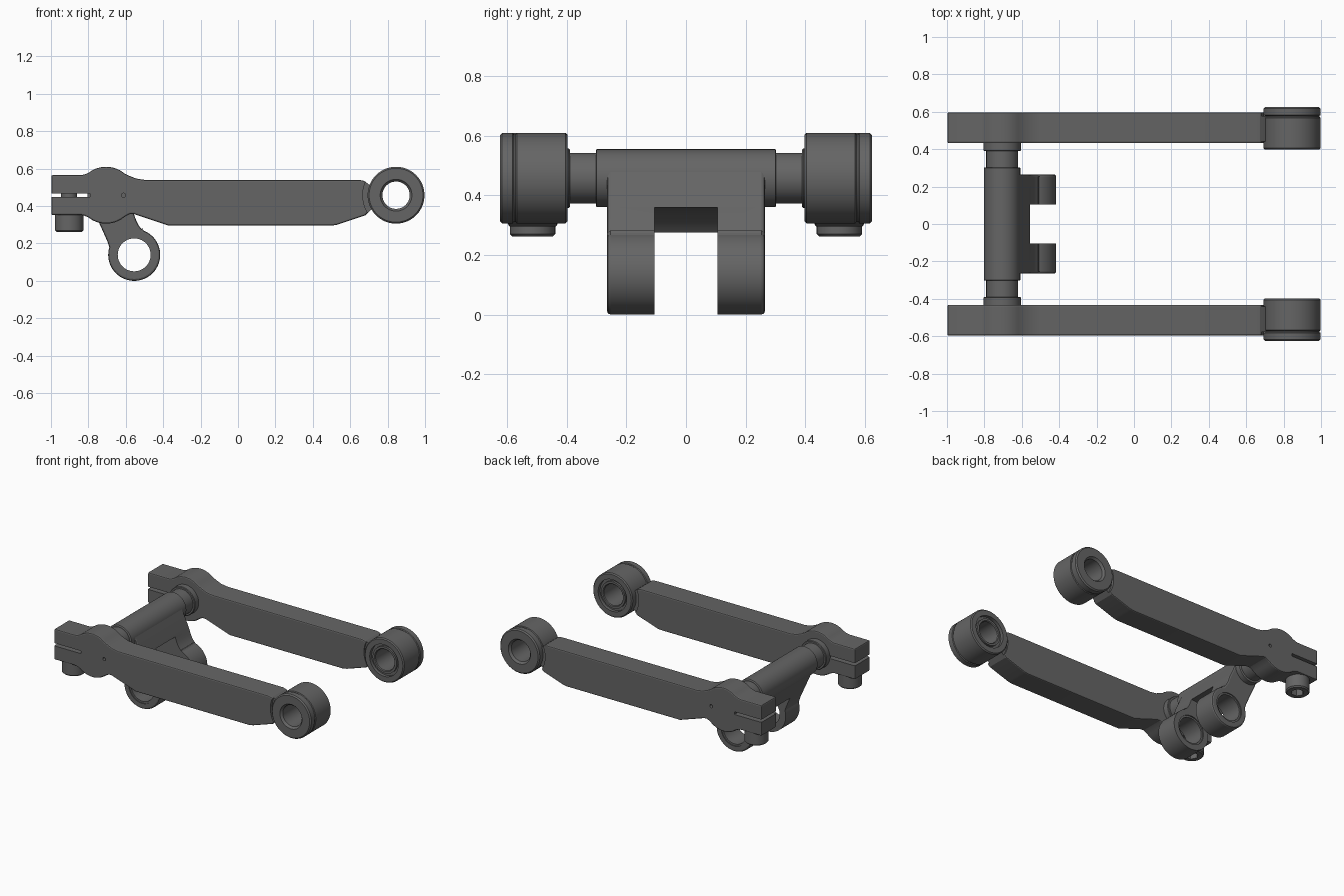
import bpy, bmesh, math
from mathutils import Vector

if "Cube" in bpy.data.objects:
    bpy.data.objects.remove(bpy.data.objects["Cube"])

HUB, EYE, LUG = (-0.705, 0.458), (0.845, 0.458), (-0.555, 0.139)

# Dark grey metal
metal = bpy.data.materials.new("dark_grey")
metal.diffuse_color = (0.13, 0.13, 0.13, 1)
metal.use_nodes = True
metal.node_tree.nodes["Principled BSDF"].inputs["Base Color"].default_value = metal.diffuse_color


def add_object(name, bm):
    bmesh.ops.recalc_face_normals(bm, faces=bm.faces)
    me = bpy.data.meshes.new(name)
    bm.to_mesh(me)
    bm.free()
    me.materials.append(metal)
    ob = bpy.data.objects.new(name, me)
    bpy.context.collection.objects.link(ob)
    return ob


def arc(c, r, a0, a1, n):
    return [(c[0] + r * math.cos(math.radians(a0 + (a1 - a0) * i / n)),
             c[1] + r * math.sin(math.radians(a0 + (a1 - a0) * i / n))) for i in range(n + 1)]


def extrude(name, pts, y0, y1):
    """Extrude an x-z outline along y."""
    bm = bmesh.new()
    f = bm.faces.new([bm.verts.new((x, y0, z)) for x, z in pts])
    g = bmesh.ops.extrude_face_region(bm, geom=[f])
    vs = [v for v in g['geom'] if isinstance(v, bmesh.types.BMVert)]
    bmesh.ops.translate(bm, verts=vs, vec=(0, y1 - y0, 0))
    if len([f for f in bm.faces if len(f.verts) == len(pts)]) < 2:
        bm.faces.new([v for v in bm.verts if abs(v.co.y - y0) < 1e-6])
    return add_object(name, bm)


def lathe(name, c, prof, n=64, closed=True):
    """Revolve (radius, y) points around a y axis through c; open profiles are capped."""
    bm = bmesh.new()
    rings = [[bm.verts.new((c[0] + r * math.cos(2 * math.pi * i / n), y,
                            c[1] + r * math.sin(2 * math.pi * i / n))) for i in range(n)]
             for r, y in prof]
    for a, b in zip(rings, rings[1:] + ([rings[0]] if closed else [])):
        for i in range(n):
            j = (i + 1) % n
            bm.faces.new((a[i], a[j], b[j], b[i]))
    if not closed:
        bm.faces.new(rings[0])
        bm.faces.new(rings[-1])
    return add_object(name, bm)


def cyl(name, c, r, y0, y1, n=64):
    return lathe(name, c, [(r, y0), (r, y1)], n, False)


def finish(ob, bevel=0, cutters=(), mirror=False):
    """Bevel, cut, mirror, bake and shade."""
    if bevel:
        m = ob.modifiers.new("bevel", 'BEVEL')
        m.width, m.segments, m.angle_limit = bevel, 2, math.radians(60)
        m.use_clamp_overlap = False
    for c in cutters:
        m = ob.modifiers.new("cut", 'BOOLEAN')
        m.operation, m.object, m.solver = 'DIFFERENCE', c, 'EXACT'
        c.hide_render = True
    if mirror:
        m = ob.modifiers.new("mirror", 'MIRROR')
        m.use_axis = (False, True, False)
        m.use_mirror_merge = False
    me = bpy.data.meshes.new_from_object(ob.evaluated_get(bpy.context.evaluated_depsgraph_get()))
    ob.modifiers.clear()
    ob.data = me
    me.polygons.foreach_set("use_smooth", [True] * len(me.polygons))
    me.set_sharp_from_angle(angle=math.radians(18))
    for c in cutters:
        bpy.data.objects.remove(c)


# Side arms: clamp block, hub bulge and tapered beam in one outline
outline = ([(-0.998, 0.352), (-0.84, 0.352), (-0.82, 0.348)] + arc(HUB, 0.152, 232, 308, 14)
           + [(-0.59, 0.352), (-0.575, 0.358), (-0.555, 0.357), (-0.37, 0.295), (0.5, 0.295),
              (0.53, 0.3), (0.68, 0.35), (0.72, 0.39), (0.72, 0.5), (0.69, 0.523),
              (0.675, 0.534), (0.65, 0.54), (-0.5, 0.54), (-0.545, 0.547), (-0.58, 0.561)]
           + arc(HUB, 0.152, 50, 128, 14) + [(-0.82, 0.569), (-0.84, 0.565), (-0.998, 0.565)])
arm = extrude("side_arms", outline, 0.432, 0.597)
slit = extrude("slit_cutter", [(-1.1, 0.448), (-0.79, 0.448), (-0.79, 0.467), (-1.1, 0.467)], 0.3, 0.7)
pin = cyl("pin_cutter", (-0.612, 0.458), 0.011, 0.56, 0.7, 16)
relief = cyl("relief_cutter", EYE, 0.178, 0.578, 0.7)
relief_in = cyl("relief_in_cutter", EYE, 0.178, 0.38, 0.442)
finish(arm, 0.008, (slit, pin, relief, relief_in), True)

# Eye rings at the far ends, with a groove and a recessed inner face
eye = lathe("eye_rings", EYE, [
    (0.073, 0.41), (0.078, 0.405), (0.092, 0.405), (0.092, 0.42), (0.11, 0.42), (0.11, 0.398),
    (0.145, 0.398), (0.152, 0.405), (0.152, 0.568), (0.147, 0.572), (0.147, 0.578),
    (0.152, 0.582), (0.152, 0.617), (0.144, 0.625), (0.085, 0.625), (0.078, 0.615), (0.073, 0.61)])
finish(eye, mirror=True)

# Cross shaft with thicker sleeve
shaft = lathe("cross_shaft", HUB, [
    (0.085, -0.45), (0.085, -0.303), (0.092, -0.303), (0.097, -0.3), (0.097, 0.3),
    (0.092, 0.303), (0.085, 0.303), (0.085, 0.45)], closed=False)
finish(shaft)

# Collars between shaft and arms
collar = lathe("shaft_collars", HUB, [(0.08, 0.39), (0.096, 0.39), (0.1, 0.394), (0.1, 0.44), (0.08, 0.44)])
finish(collar, mirror=True)

# Forked lug hanging from the sleeve
lug_pts = ([(-0.705, 0.5), (-0.613, 0.485), (-0.558, 0.362), (-0.545, 0.325), (-0.53, 0.295), (-0.512, 0.273)]
           + arc(LUG, 0.139, 72, -197, 44) + [(-0.70, 0.215), (-0.72, 0.26), (-0.745, 0.315), (-0.797, 0.43)])
lug = extrude("forked_lug", lug_pts, -0.265, 0.265)
gap = cyl("gap_cutter", LUG, 0.22, -0.105, 0.105)
bore = cyl("bore_cutter", LUG, 0.1, -0.4, 0.4)
finish(lug, 0.011, (gap, bore))

# Bushings in the lug holes
bush = lathe("lug_bushings", LUG, [(0.088, 0.112), (0.101, 0.112), (0.101, 0.258), (0.088, 0.258)])
finish(bush, mirror=True)

# Clamp bolts with hex sockets
bolt = lathe("clamp_bolts", (-0.903, 0), [
    (0.068, 0.262), (0.076, 0.27), (0.076, 0.354), (0.043, 0.354), (0.043, 0.52)], 48, False)
hexa = cyl("hex_cutter", (-0.903, 0), 0.042, 0.2, 0.31, 6)
for ob in (bolt, hexa):
    for v in ob.data.vertices:   # turn the axis from y to z
        v.co = Vector((v.co.x, 0.515 - v.co.z, v.co.y))
finish(bolt, 0, (hexa,), True)
